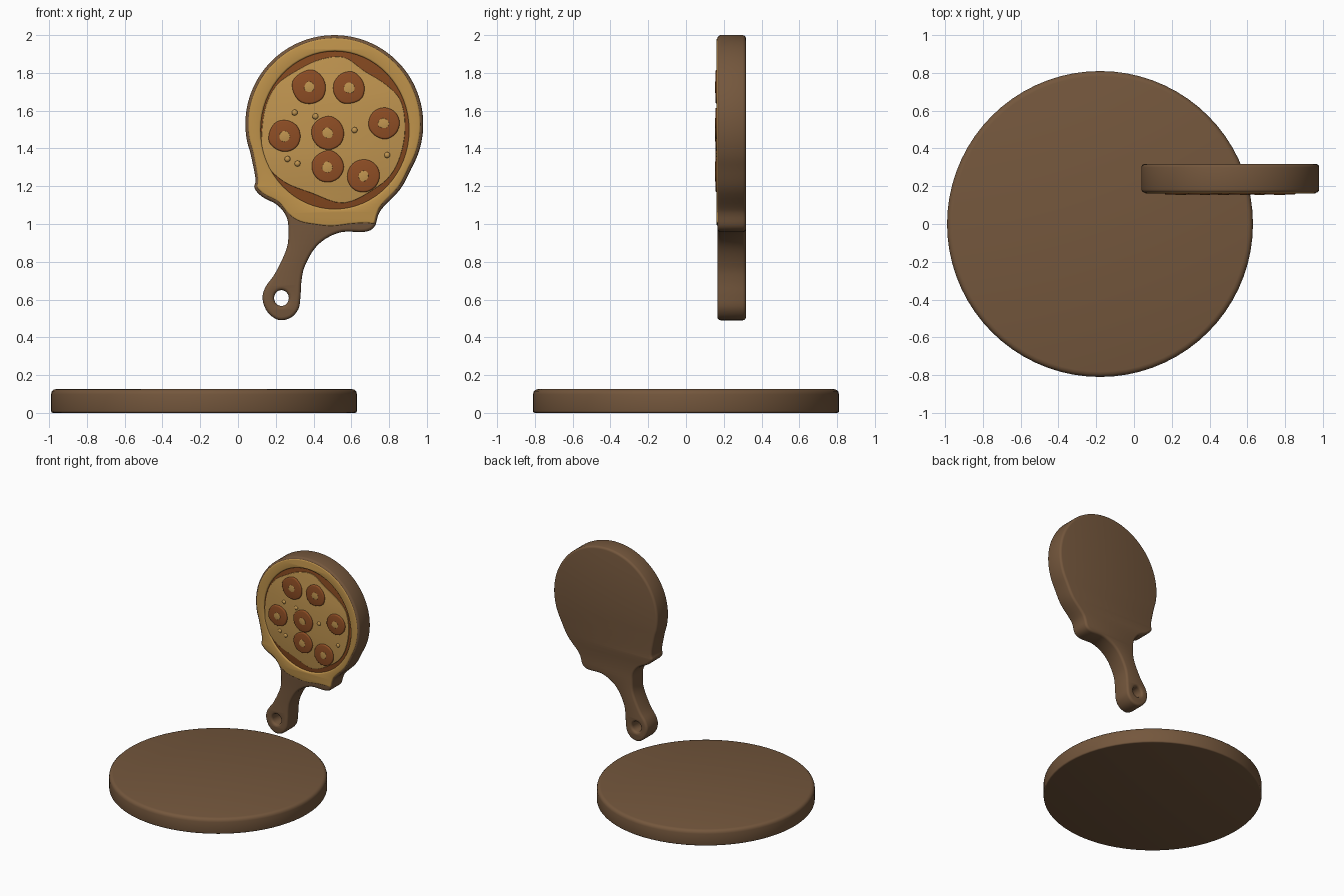
import bpy, bmesh, math, random
from mathutils import Matrix

if "Cube" in bpy.data.objects:
    bpy.data.objects.remove(bpy.data.objects["Cube"])
random.seed(4)


def material(name, r, g, b):
    m = bpy.data.materials.new(name)
    m.diffuse_color = (r, g, b, 1)
    m.use_nodes = True
    m.node_tree.nodes["Principled BSDF"].inputs["Base Color"].default_value = m.diffuse_color
    return m


WOOD = material("wood brown", 0.175, 0.095, 0.046)
CRUST = material("crust gold", 0.52, 0.29, 0.07)
CHEESE = material("cheese tan", 0.53, 0.30, 0.08)
SAUCE = material("sauce red brown", 0.23, 0.065, 0.014)
SAUSAGE = material("sausage brown", 0.27, 0.075, 0.018)


def finish(name, mesh, mat):
    """Weld, smooth by angle and link a mesh."""
    bm = bmesh.new()
    bm.from_mesh(mesh)
    bmesh.ops.remove_doubles(bm, verts=bm.verts, dist=1e-4)
    bmesh.ops.recalc_face_normals(bm, faces=bm.faces)
    for f in bm.faces:
        f.smooth = True
        f.material_index = 0
    bm.to_mesh(mesh)
    bm.free()
    mesh.materials.clear()
    mesh.materials.append(mat)
    mesh.set_sharp_from_angle(angle=math.radians(35))
    ob = bpy.data.objects.new(name, mesh)
    bpy.context.collection.objects.link(ob)
    return ob


def arc(cx, cz, rx, rz, a0=0, a1=360, n=48, wobble=0):
    span = n if a1 - a0 == 360 else n - 1
    pts = []
    for i in range(n):
        a = math.radians(a0 + (a1 - a0) * i / span)
        k = 1 + random.uniform(-wobble, wobble)
        pts.append((cx + rx * k * math.cos(a), cz + rz * k * math.sin(a)))
    return pts


def smooth(pts, steps=4):
    """Closed Catmull-Rom curve through the points."""
    out, n = [], len(pts)
    for i in range(n):
        p = [pts[(i + k) % n] for k in (-1, 0, 1, 2)]
        for s in range(steps):
            t = s / steps
            out.append(tuple(0.5 * (2 * b + (c - a) * t + (2 * a - 5 * b + 4 * c - d) * t * t
                                    + (3 * b - a - 3 * c + d) * t ** 3) for a, b, c, d in zip(*p)))
    return out


def slab(name, loops, front, back, bevel, mat):
    """Upright rounded slab with an outline and optional holes (x, z)."""
    cu = bpy.data.curves.new(name, 'CURVE')
    cu.dimensions, cu.fill_mode = '2D', 'BOTH'
    cu.extrude = (back - front) / 2 - bevel
    cu.bevel_depth, cu.offset, cu.bevel_resolution = bevel, -bevel, 2
    for loop in loops:
        sp = cu.splines.new('POLY')
        sp.points.add(len(loop) - 1)
        for p, (x, z) in zip(sp.points, loop):
            p.co = (x, z, 0, 1)
        sp.use_cyclic_u = True
    tmp = bpy.data.objects.new(name + "_curve", cu)
    bpy.context.collection.objects.link(tmp)
    bpy.context.view_layer.update()
    mesh = bpy.data.meshes.new_from_object(tmp.evaluated_get(bpy.context.evaluated_depsgraph_get()))
    bpy.data.objects.remove(tmp)
    mesh.transform(Matrix.Translation((0, (front + back) / 2, 0)) @ Matrix.Rotation(math.pi / 2, 4, 'X'))
    return finish(name, mesh, mat)


# Round base board
bm = bmesh.new()
bmesh.ops.create_cone(bm, cap_ends=True, segments=72, radius1=0.81, radius2=0.81, depth=0.126,
                      matrix=Matrix.Translation((-0.18, 0, 0.063)))
for top, width in ((True, 0.028), (False, 0.01)):
    edges = [e for e in bm.edges if all((v.co.z > 0.12) if top else (v.co.z < 0.001) for v in e.verts)]
    bmesh.ops.bevel(bm, geom=edges, offset=width, segments=3, profile=0.5, affect='EDGES')
me = bpy.data.meshes.new("base_board")
bm.to_mesh(me)
bm.free()
finish("base_board", me, WOOD)

# Paddle board with handle and hanging hole
handle = [(.093, 1.238), (.087, 1.19), (.13, 1.143), (.209, 1.10), (.257, 1.037), (.267, .963),
          (.257, .868), (.198, .741), (.146, .667), (.13, .603), (.156, .534), (.214, .492),
          (.278, .503), (.32, .55), (.331, .619), (.336, .698), (.352, .772), (.40, .862),
          (.463, .921), (.553, .958), (.669, .958), (.722, .984), (.743, 1.048), (.77, 1.09), (.86, 1.185)]
outline = smooth(arc(.51, 1.529, .471, .471, -30, 200, 26) + handle)
paddle = slab("paddle_board", [outline, arc(.23, .608, .039, .042, n=24)], 0.166, 0.318, 0.018, WOOD)

# Recess for the pizza
cutter = slab("recess_cutter", [arc(.513, 1.497, .40, .424, n=64)], 0.10, 0.186, 0.001, WOOD)
cutter.hide_render = True
mod = paddle.modifiers.new("recess", 'BOOLEAN')
mod.operation, mod.solver, mod.object = 'DIFFERENCE', 'EXACT', cutter
bpy.context.view_layer.update()
cut = bpy.data.meshes.new_from_object(paddle.evaluated_get(bpy.context.evaluated_depsgraph_get()))
bpy.data.objects.remove(paddle)
bpy.data.objects.remove(cutter)
finish("paddle_board", cut, WOOD)

# Crust ring that droops over the start of the handle
droop = [(.105, 1.235), (.10, 1.195), (.14, 1.155), (.215, 1.115), (.27, 1.05), (.33, 1.012),
         (.42, .995), (.50, .988), (.60, 1.0), (.68, 1.005), (.72, 1.003), (.735, 1.05),
         (.76, 1.10), (.85, 1.195)]
slab("crust", [smooth(arc(.51, 1.529, .457, .457, -30, 200, 26) + droop),
               arc(.513, 1.497, .393, .418, n=64)], 0.162, 0.188, 0.010, CRUST)

# Sauce and cheese layers
slab("sauce", [arc(.513, 1.497, .40, .424, n=64)], 0.174, 0.187, 0.001, SAUCE)
cheese = [(.124, 1.407), (.14, 1.598), (.204, 1.735), (.325, 1.82), (.442, 1.873), (.563, 1.882),
          (.669, 1.81), (.78, 1.741), (.86, 1.656), (.885, 1.529), (.87, 1.397), (.823, 1.28),
          (.738, 1.196), (.563, 1.111), (.389, 1.164), (.246, 1.222), (.151, 1.312)]
slab("cheese", [smooth(cheese[::-1])], 0.168, 0.18, 0.004, CHEESE)

# Sausage slices with pale centres
slices = [(.378, 1.725, .09), (.59, 1.72, .084), (.246, 1.466, .083), (.474, 1.481, .088),
          (.77, 1.534, .082), (.474, 1.302, .085), (.664, 1.254, .085)]
for i, (x, z, r) in enumerate(slices):
    slab(f"sausage_slice_{i}", [smooth(arc(x, z, r, r, n=9, wobble=.05))], 0.155, 0.177, 0.009, SAUSAGE)
    slab(f"slice_centre_{i}", [smooth(arc(x, z, .028, .028, n=7, wobble=.1))], 0.1535, 0.16, 0.001, CHEESE)

# Small cheese crumbs
for i, (x, z) in enumerate([(.30, 1.59), (.41, 1.57), (.617, 1.497), (.79, 1.365), (.262, 1.344), (.315, 1.32)]):
    bm = bmesh.new()
    bmesh.ops.create_icosphere(bm, subdivisions=2, radius=1, matrix=Matrix.Translation((x, .168, z))
                               @ Matrix.Diagonal((.016, .011, .016, 1)))
    me = bpy.data.meshes.new("crumb")
    bm.to_mesh(me)
    bm.free()
    finish(f"cheese_crumb_{i}", me, CHEESE)
